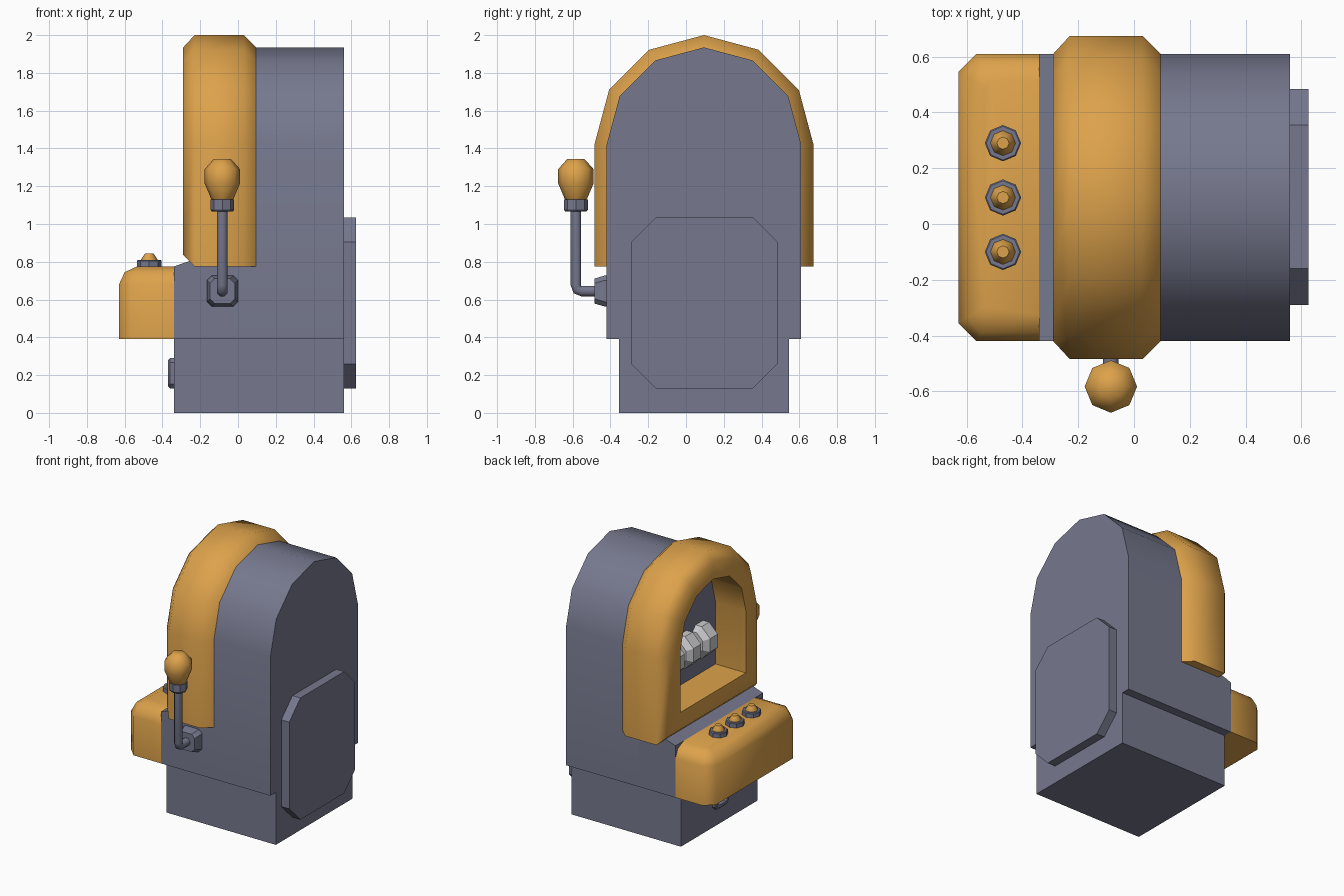
import bpy, bmesh, math
from mathutils import Vector

if "Cube" in bpy.data.objects:
    bpy.data.objects.remove(bpy.data.objects["Cube"])

CY = 0.095   # middle of the cabinet in y
ARC_Z = 1.42 # height where the arch begins


def material(name, rgb):
    m = bpy.data.materials.new(name)
    m.diffuse_color = (*rgb, 1)
    m.use_nodes = True
    m.node_tree.nodes["Principled BSDF"].inputs["Base Color"].default_value = m.diffuse_color
    return m


GREY = material("slate grey", (0.18, 0.19, 0.27))
GOLD = material("warm gold", (0.72, 0.36, 0.07))
PALE = material("pale grey", (0.60, 0.60, 0.63))


def loft(name, rings, mat, angle=35, loop=False):
    """Skin a list of equal-length point rings; cap the ends, or join last to first."""
    bm = bmesh.new()
    vs = [[bm.verts.new(p) for p in ring] for ring in rings]
    n = len(vs[0])
    pairs = list(zip(vs, vs[1:])) + ([(vs[-1], vs[0])] if loop else [])
    for a, b in pairs:
        for i in range(n):
            j = (i + 1) % n
            bm.faces.new((a[i], a[j], b[j], b[i]))
    if not loop:
        bm.faces.new(vs[0])
        bm.faces.new(vs[-1])
    bmesh.ops.recalc_face_normals(bm, faces=bm.faces)
    me = bpy.data.meshes.new(name)
    bm.to_mesh(me)
    bm.free()
    me.materials.append(mat)
    ob = bpy.data.objects.new(name, me)
    bpy.context.collection.objects.link(ob)
    bpy.ops.object.select_all(action='DESELECT')
    ob.select_set(True)
    bpy.context.view_layer.objects.active = ob
    bpy.ops.object.shade_smooth_by_angle(angle=math.radians(angle))
    return ob


def arch(x, r, zb):
    pts = [(-r, zb)]
    for k in range(7):
        a = math.radians(180 - 30 * k)
        pts.append((r * math.cos(a), ARC_Z + r * math.sin(a)))
    pts.append((r, zb))
    return [(x, CY + u, z) for u, z in pts]


def chamfered(hu, hv, c):
    return [(hu - c, -hv), (hu, c - hv), (hu, hv - c), (hu - c, hv),
            (c - hu, hv), (-hu, hv - c), (-hu, c - hv), (c - hu, -hv)]


def turned(name, x, y, profile, mat, angle=35):
    """Eight-sided upright turned part from (radius, z) points."""
    rings = [[(x + r * math.cos(k * math.pi / 4), y + r * math.sin(k * math.pi / 4), z)
              for k in range(8)] for r, z in profile]
    return loft(name, rings, mat, angle)


# Cabinet: base, arched body and sloped front step
def rect(x0, x1, hw, z):
    return [(x0, CY - hw, z), (x1, CY - hw, z), (x1, CY + hw, z), (x0, CY + hw, z)]


loft("base", [rect(-0.34, 0.56, 0.45, 0), rect(-0.34, 0.56, 0.45, 0.39)], GREY)
loft("arched_body", [arch(-0.04, 0.515, 0.39), arch(0.56, 0.515, 0.39)], GREY)
step = [(-0.34, 0.39), (-0.04, 0.39), (-0.04, 0.88), (-0.34, 0.775)]
loft("front_step", [[(x, CY + s * 0.515, z) for x, z in step] for s in (-1, 1)], GREY)

# Gold arched surround with the window opening
loft("window_surround", [
    arch(-0.03, 0.385, 0.96), arch(-0.29, 0.385, 0.96), arch(-0.29, 0.515, 0.835),
    arch(-0.23, 0.58, 0.775), arch(0.03, 0.58, 0.775), arch(0.095, 0.515, 0.775)],
    GOLD, 50, loop=True)


# Control panel, rounded towards its top
def panel_ring(i, z):
    half = [(-0.34, 0.515 - i), (-0.565 + i * 0.6, 0.515 - i), (-0.63 + i, 0.45 - i * 0.6)]
    return ([(x, CY + u, z) for x, u in half]
            + [(x, CY - u, z) for x, u in reversed(half)])


loft("control_panel", [panel_ring(0, 0.39), panel_ring(0, 0.68),
                       panel_ring(0.03, 0.745), panel_ring(0.095, 0.775)], GOLD, 50)

# Three buttons and three reels
for k in (-1, 0, 1):
    y = CY + 0.195 * k
    turned(f"button_ring_{k + 2}", -0.47, y, [(0.065, 0.765), (0.065, 0.805), (0.06, 0.81)], GREY)
    turned(f"button_{k + 2}", -0.47, y, [(0.045, 0.80), (0.045, 0.81), (0.022, 0.845)], GOLD, 50)
    rings = []
    for u, r in ((-0.08, 0.09), (-0.045, 0.13), (0.045, 0.13), (0.08, 0.09)):
        rings.append([(-0.04 + r * math.cos((i + .5) * math.pi / 4), y + u,
                       1.22 + r * math.sin((i + .5) * math.pi / 4)) for i in range(8)])
    loft(f"reel_{k + 2}", rings, PALE, 20)

# Rear service plate
loft("rear_plate", [[(x, 0.0975 + u, 0.5825 + v) for u, v in chamfered(0.3875, 0.4525, 0.13)]
                    for x in (0.55, 0.625)], GREY)

# Coin slot frame on the front of the base, with a recess
loft("coin_slot", [[(x, CY + u, 0.21 + v) for u, v in chamfered(h, h, h * 0.3)]
                   for x, h in ((-0.33, 0.08), (-0.36, 0.08), (-0.37, 0.07),
                                (-0.37, 0.05), (-0.35, 0.045))], GREY)

# Lever: mount, bent rod, collar and knob
LX, LY, LZ = -0.083, -0.583, 0.645
loft("lever_mount", [[(LX + u, y, LZ + v) for u, v in chamfered(h, h, 0.025)]
                     for y, h in ((-0.41, 0.082), (-0.43, 0.082), (-0.485, 0.066))], GREY)
path = [((-0.47, LZ), 0), ((-0.555, LZ), 0), ((LY + 0.008, LZ + 0.008), 45),
        ((LY, LZ + 0.03), 90), ((LY, 1.08), 90)]
rod = []
for (y, z), deg in path:
    a = math.radians(deg)
    side = Vector((0, math.sin(a), math.cos(a)))  # across the rod in its bend plane
    rod.append([Vector((LX, y, z)) + 0.03 * (Vector((1, 0, 0)) * math.cos(t) + side * math.sin(t))
                for t in ((i + .5) * math.pi / 4 for i in range(8))])
loft("lever_rod", rod, GREY, 50)
turned("lever_collar", LX, LY, [(0.055, 1.065), (0.063, 1.075), (0.063, 1.13)], GREY)
turned("lever_knob", LX, LY, [(0.05, 1.12), (0.06, 1.135), (0.094, 1.215),
                              (0.094, 1.29), (0.045, 1.345)], GOLD, 60)
